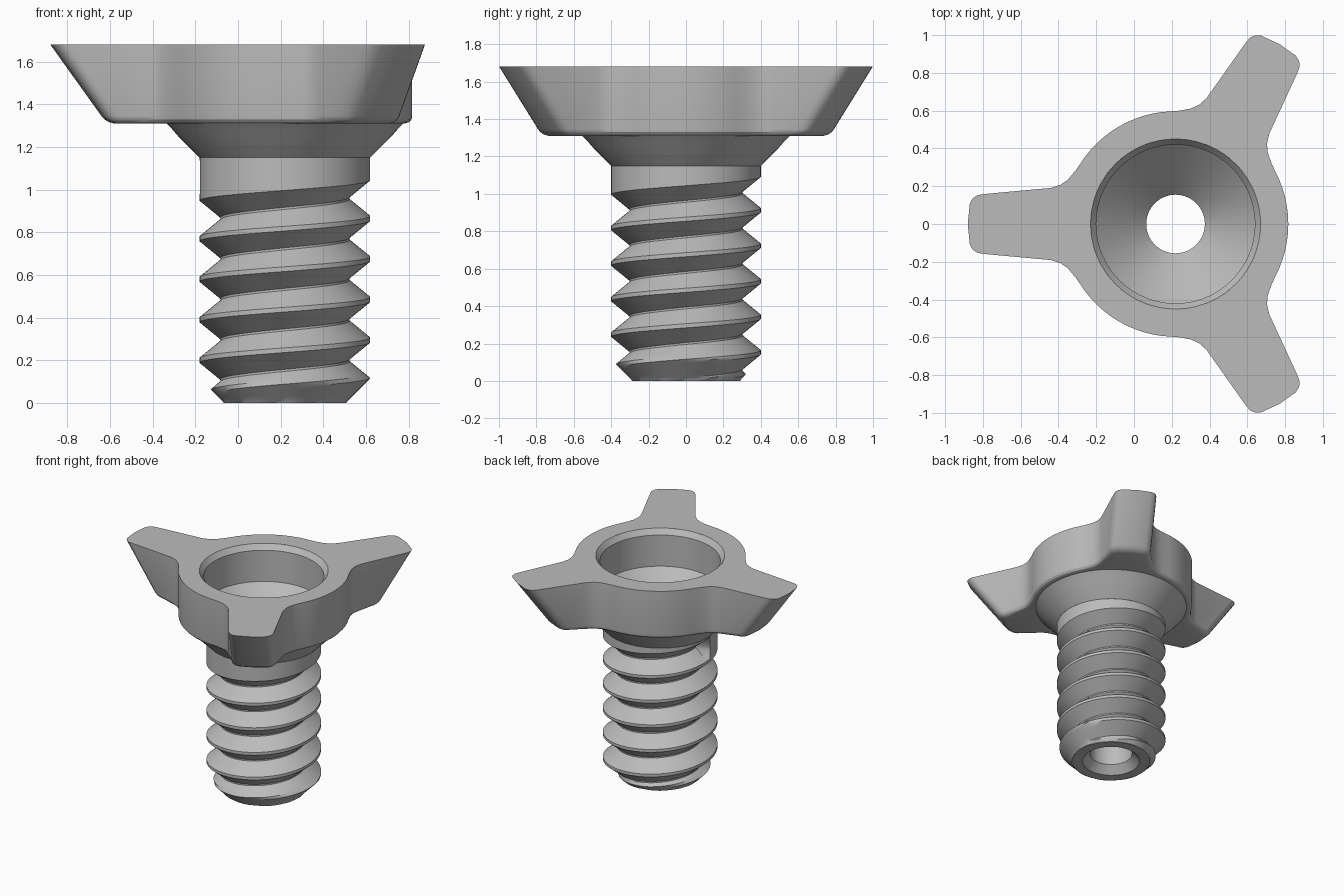
import bpy, bmesh
from math import sin, cos, pi, radians, atan2, hypot
from mathutils import Vector

if "Cube" in bpy.data.objects:
    bpy.data.objects.remove(bpy.data.objects["Cube"], do_unlink=True)

AXIS_X = 0.22

grey = bpy.data.materials.new("plain grey")
grey.use_nodes = True
colour = (0.5, 0.5, 0.5, 1)
grey.diffuse_color = colour
grey.node_tree.nodes["Principled BSDF"].inputs["Base Color"].default_value = colour


def finish(bm, name):
    mesh = bpy.data.meshes.new(name)
    bm.to_mesh(mesh)
    bm.free()
    mesh.materials.append(grey)
    obj = bpy.data.objects.new(name, mesh)
    obj.location.x = AXIS_X
    bpy.context.collection.objects.link(obj)
    bpy.ops.object.select_all(action='DESELECT')
    obj.select_set(True)
    bpy.context.view_layer.objects.active = obj
    bpy.ops.object.shade_smooth_by_angle(angle=radians(28))
    return obj


def loft(name, loops):
    bm = bmesh.new()
    rings = [[bm.verts.new(p) for p in loop] for loop in loops]
    for a, b in zip(rings, rings[1:]):
        for j in range(len(a)):
            k = (j + 1) % len(a)
            bm.faces.new((a[j], a[k], b[k], b[j]))
    return finish(bm, name)


def ring(radius, z, angles):
    return [(radius * cos(t), radius * sin(t), z) for t in angles]


# Head outline: three tapered wings with fillets, joined by hub arcs
HUB_R, HEAD_TOP, HEAD_BOTTOM = 0.597, 1.68, 1.31
half_wing = [(0.49, 0.34), (0.53, 0.282), (0.57, 0.235), (0.61, 0.207), (0.66, 0.191),
             (1.02, 0.158), (1.05, 0.152), (1.075, 0.135), (1.09, 0.105), (1.1, 0.0)]
wing = [(a, -w) for a, w in half_wing] + half_wing[-2::-1]
arc = [radians(37 + 46 * i / 10) for i in range(11)]


def outline(z, inset=0.0):
    tip_shift = 0.265 * (HEAD_TOP - z) / (HEAD_TOP - HEAD_BOTTOM)
    pts = []
    for turn in (pi / 3, pi, 5 * pi / 3):
        local = [(a - tip_shift if a > 0.9 else a, w) for a, w in wing]
        local += [(HUB_R * cos(t), HUB_R * sin(t)) for t in arc]
        c, s = cos(turn), sin(turn)
        pts += [Vector((a * c - w * s, a * s + w * c)) for a, w in local]
    loop = []
    for i, p in enumerate(pts):
        d = (pts[(i + 1) % len(pts)] - pts[i - 1]).normalized()
        loop.append((p.x - d.y * inset, p.y + d.x * inset, z))
    return loop


top = outline(HEAD_TOP)
bottom = outline(HEAD_BOTTOM, 0.035)
top_angles = [atan2(p[1], p[0]) for p in top]
low_angles = [atan2(p[1], p[0]) for p in bottom]

# Flared neck, winged hub and the top rim
loft("winged_head", [
    ring(0.4, 1.15, low_angles), ring(0.5, 1.25, low_angles), ring(0.53, 1.285, low_angles),
    ring(0.555, HEAD_BOTTOM, low_angles),
    bottom, outline(1.317, 0.014), outline(1.33, 0.003), outline(1.345), top,
    ring(0.45, HEAD_TOP, top_angles)])

# Countersunk bore running through to the chamfered lower opening
even = [2 * pi * i / 96 for i in range(96)]
loft("through_bore", [ring(r, z, even) for r, z in (
    (0.45, HEAD_TOP), (0.42, 1.64), (0.42, 1.4), (0.155, 1.135),
    (0.155, 0.06), (0.21, 0.0), (0.285, 0.0))])

# Threaded shank: a helical strip trimmed top and bottom
PITCH, MAJOR, MINOR, STEPS, TURNS, START = 0.19, 0.4, 0.303, 72, 8, -0.275
CREST, ROOT = 0.011, 0.005
half = PITCH / 2
profile = [(0, MAJOR)]
for i in range(5):
    f = i / 4
    profile.append((CREST + (half - ROOT - CREST) * f, MAJOR + (MINOR - MAJOR) * f))
profile += [(PITCH - o, r) for o, r in reversed(profile)]

bm = bmesh.new()
columns = []
for s in range(STEPS * TURNS + 1):
    t = 2 * pi * s / STEPS
    column = []
    for offset, r in profile:
        z = START + PITCH * s / STEPS + offset
        if s > 6.5 * STEPS:
            r = MAJOR
        r = min(r, 0.285 + max(z, 0))
        column.append(bm.verts.new((r * cos(t), r * sin(t), z)))
    columns.append(column)
for a, b in zip(columns, columns[1:]):
    for k in range(len(profile) - 1):
        bm.faces.new((a[k], b[k], b[k + 1], a[k + 1]))
bmesh.ops.remove_doubles(bm, verts=bm.verts[:], dist=0.0005)
for height, direction in ((0.0, -1), (1.15, 1)):
    bmesh.ops.bisect_plane(bm, geom=bm.verts[:] + bm.edges[:] + bm.faces[:],
                           plane_co=(0, 0, height), plane_no=(0, 0, direction),
                           clear_outer=True)
finish(bm, "threaded_shank")
